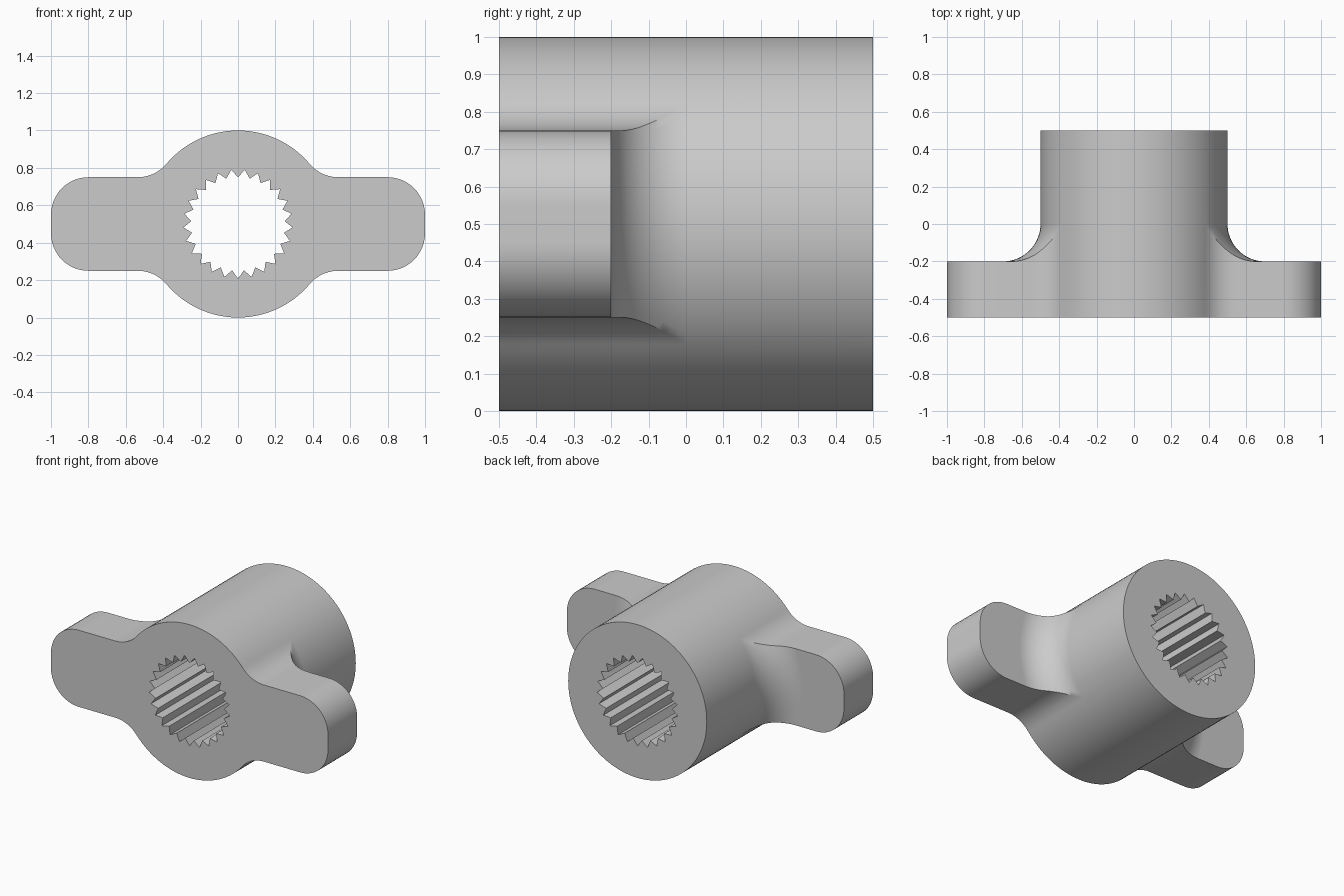
import bpy, bmesh
from math import sin, cos, pi, sqrt, atan2, hypot, radians

cube = bpy.data.objects.get("Cube")
if cube:
    bpy.data.objects.remove(cube, do_unlink=True)

HUB, FILLET, HALF = 0.5, 0.2, 0.25          # hub radius, blend radius, wing half height
FRONT, BACK, WING_BACK = -0.5, 0.5, -0.2
TEETH, TIP, ROOT = 25, 0.292, 0.25
COLS, CAP, STEPS = 20, 28, 10               # wing columns, hub cap segments, blend steps

bm = bmesh.new()


def face(points):
    """Face from (x, height about the axis, y) points."""
    bm.faces.new([bm.verts.new((x, y, h + HUB)) for x, h, y in points])


def wall(a, b, y_a, y_b, low):
    """Side wall under an outline segment a-b."""
    face([(*a, y_a), (*b, y_b), (*b, low), (*a, low)])


def polar(r, t):
    return r * cos(t), r * sin(t)


def blend_y(rho):
    """Height of the rounded blend between hub and wing back."""
    return -sqrt(max(0, FILLET ** 2 - (HUB + FILLET - rho) ** 2))


# Upper wing edge: blend arc off the hub, then straight to the end of the back fillet
ch = HALF + FILLET
cx = sqrt((HUB + FILLET) ** 2 - ch ** 2)
start = atan2(ch, cx)
end_x = sqrt((HUB + FILLET) ** 2 - HALF ** 2)
edge = []
for i in range(STEPS + 1):
    phi = pi + start + (pi / 2 - start) * i / STEPS
    edge.append((cx + FILLET * cos(phi), ch + FILLET * sin(phi)))
edge += [(cx + (end_x - cx) * i / 6, HALF) for i in range(1, 7)]

# Rounded wing end, top to bottom
corner = [(0.8 + 0.2 * sin(pi / 2 * i / 12), 0.05 + 0.2 * cos(pi / 2 * i / 12)) for i in range(13)]
tip = [edge[-1]] + corner + [(x, -h) for x, h in reversed(corner)] + [(end_x, -HALF)]

for s in (1, -1):
    # Curved blend surface, in rows around the hub axis
    rows = []
    for x, h in edge:
        rho, t = hypot(x, h), atan2(h, x)
        ring = [polar(rho, t - 2 * t * k / COLS) for k in range(COLS + 1)]
        rows.append([(s * px, ph, blend_y(rho)) for px, ph in ring])
    for r0, r1 in zip(rows, rows[1:]):
        for k in range(COLS):
            face([r0[k], r0[k + 1], r1[k + 1], r1[k]])
        for k in (0, COLS):
            wall(r0[k][:2], r1[k][:2], r0[k][2], r1[k][2], FRONT)

    # Flat wing back and outer walls
    outline = [(s * x, h) for x, h in tip]
    face([(*p, WING_BACK) for p in outline] + rows[-1][-2:0:-1])
    for a, b in zip(outline, outline[1:]):
        wall(a, b, WING_BACK, WING_BACK, FRONT)

    # Hub wall behind the wing
    for a, b in zip(rows[0], rows[0][1:]):
        wall(a[:2], b[:2], BACK, BACK, 0)

    # Hub wall above / below the wings, full length
    arc = [polar(HUB, s * (start + (pi - 2 * start) * k / CAP)) for k in range(CAP + 1)]
    for a, b in zip(arc, arc[1:]):
        wall(a, b, BACK, BACK, 0)
        wall(a, b, 0, 0, FRONT)

# Toothed bore
bore = [polar(ROOT if i % 2 else TIP, -pi / 2 + pi * i / TEETH) for i in range(2 * TEETH)]
for i, a in enumerate(bore):
    wall(a, bore[i - 1], BACK, BACK, FRONT)

bmesh.ops.remove_doubles(bm, verts=bm.verts, dist=1e-5)

# Front and back end faces with the bore left open
for y in (FRONT, BACK):
    rim = [e for e in bm.edges if e.is_boundary and all(abs(v.co.y - y) < 1e-4 for v in e.verts)]
    bmesh.ops.triangle_fill(bm, edges=rim, use_beauty=True, use_dissolve=False,
                            normal=(0, 1 if y > 0 else -1, 0))
bmesh.ops.recalc_face_normals(bm, faces=bm.faces)

mesh = bpy.data.meshes.new("splined_hub")
bm.to_mesh(mesh)
bm.free()
hub = bpy.data.objects.new("splined_hub", mesh)
bpy.context.collection.objects.link(hub)

grey = bpy.data.materials.new("plain_grey")
grey.use_nodes = True
colour = (0.6, 0.6, 0.6, 1)
grey.diffuse_color = colour
grey.node_tree.nodes["Principled BSDF"].inputs["Base Color"].default_value = colour
mesh.materials.append(grey)

# Smooth curved walls, crisp rims and teeth
bpy.ops.object.select_all(action="DESELECT")
hub.select_set(True)
bpy.context.view_layer.objects.active = hub
bpy.ops.object.shade_smooth_by_angle(angle=radians(30))
weighted = hub.modifiers.new("weighted_normals", "WEIGHTED_NORMAL")
weighted.keep_sharp = True
